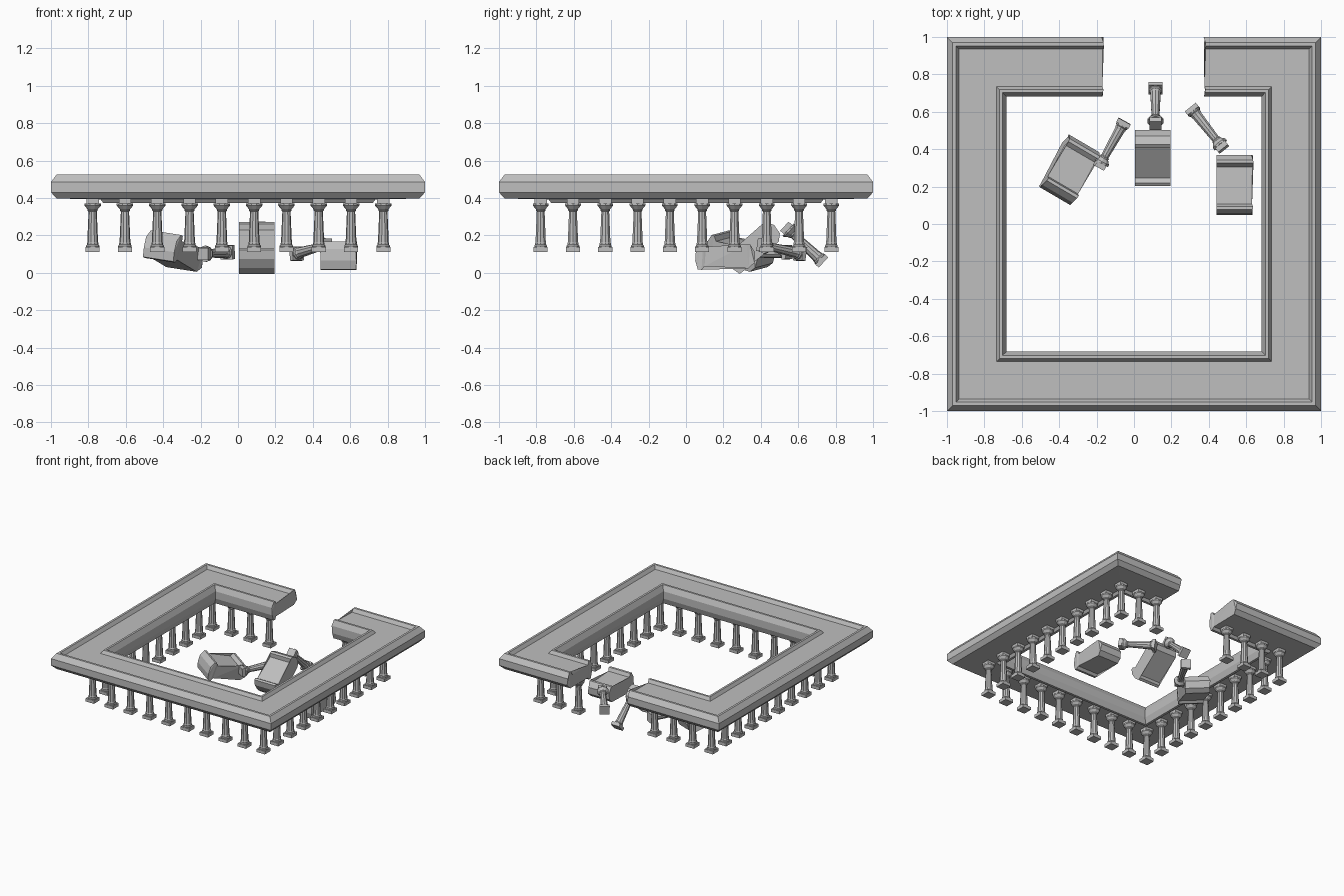
import bpy, bmesh, math
from mathutils import Vector, Matrix

if "Cube" in bpy.data.objects:
    bpy.data.objects.remove(bpy.data.objects["Cube"])

stone = bpy.data.materials.new("grey_stone")
stone.use_nodes = True
STONE = (0.52, 0.52, 0.52, 1)
stone.diffuse_color = STONE
stone.node_tree.nodes["Principled BSDF"].inputs["Base Color"].default_value = STONE

# Lintel section: distance from the centre, height
PROFILE = [(0.735, 0.497), (0.935, 0.497), (0.952, 0.525), (0.97, 0.525),
           (1.0, 0.485), (1.0, 0.43), (0.97, 0.397), (0.735, 0.392),
           (0.72, 0.372), (0.70, 0.372), (0.683, 0.42), (0.683, 0.48),
           (0.703, 0.523), (0.72, 0.523)]
MID = Vector((0.842, 0.45))


def make(name, bm, matrix=None):
    bmesh.ops.recalc_face_normals(bm, faces=bm.faces)
    mesh = bpy.data.meshes.new(name)
    bm.to_mesh(mesh)
    bm.free()
    mesh.materials.append(stone)
    obj = bpy.data.objects.new(name, mesh)
    bpy.context.collection.objects.link(obj)
    if matrix:
        obj.matrix_world = matrix
    return obj


def bridge(bm, loops):
    """Join equal closed loops and cap both ends."""
    loops = [[bm.verts.new(p) for p in loop] for loop in loops]
    n = len(loops[0])
    for a, b in zip(loops, loops[1:]):
        for i in range(n):
            j = (i + 1) % n
            bm.faces.new((a[i], a[j], b[j], b[i]))
    caps = [bm.faces.new(loops[0]), bm.faces.new(loops[-1])]
    bmesh.ops.triangulate(bm, faces=caps)


def jag(r, z, amount):
    """Uneven broken edge across the section."""
    return amount * (math.cos((r - MID.x) * 9) + 0.5 * math.sin(z * 60))


# Square lintel with a broken gap at the back
bm = bmesh.new()
loops = [[(-0.17 + jag(r, z, 0.015), r, z) for r, z in PROFILE]]
for sx, sy in ((-1, 1), (-1, -1), (1, -1), (1, 1)):
    loops.append([(sx * r, sy * r, z) for r, z in PROFILE])
loops.append([(0.375 + jag(r, z, 0.015), r, z) for r, z in PROFILE])
bridge(bm, loops)
make("broken_lintel", bm)


# Fallen lintel pieces: centre, turn and tilt in degrees
def block(name, centre, turn, tilt, roll, left, right):
    bm = bmesh.new()
    bridge(bm, [[(side * 0.095 + jag(r, z, amount), r - MID.x, z - MID.y)
                 for r, z in PROFILE]
                for side, amount in ((-1, left), (1, right))])
    matrix = (Matrix.Translation(centre)
              @ Matrix.Rotation(math.radians(turn), 4, 'Z')
              @ Matrix.Rotation(math.radians(tilt), 4, 'X')
              @ Matrix.Rotation(math.radians(roll), 4, 'Y'))
    make(name, bm, matrix)


block("fallen_block_left", (-0.345, 0.29, 0.105), -28, -17, 8, 0.015, 0.012)
block("fallen_block_middle", (0.1, 0.36, 0.138), 0, 34, 0, 0, 0)
block("fallen_block_right", (0.535, 0.21, 0.085), 0, -4, 0, 0, 0.015)

# Column parts
RINGS = [(0.036, 0.022), (0.036, 0.032), (0.031, 0.038), (0.031, 0.046),
         (0.029, 0.05), (0.022, 0.215), (0.027, 0.22), (0.027, 0.227),
         (0.044, 0.247), (0.044, 0.258)]
HEIGHT = 0.285
SIDES = 10


def slab(bm, width, bottom, top):
    matrix = (Matrix.Translation((0, 0, (bottom + top) / 2))
              @ Matrix.Diagonal((width, width, top - bottom, 1)))
    bmesh.ops.create_cube(bm, size=1, matrix=matrix)


def column(name, foot, axis=(0, 0, 1)):
    bm = bmesh.new()
    slab(bm, 0.075, 0, 0.025)
    slab(bm, 0.066, 0.255, HEIGHT)
    bridge(bm, [[(r * math.cos(math.tau * i / SIDES),
                  r * math.sin(math.tau * i / SIDES), z)
                 for i in range(SIDES)] for r, z in RINGS])
    turn = Vector(axis).to_track_quat('Z', 'X').to_matrix().to_4x4()
    if axis == (0, 0, 1):
        turn = Matrix.Identity(4)
    make(name, bm, Matrix.Translation(foot) @ turn)


# Standing columns, ten per side, with three missing below the gap
COUNT = 10
EDGE = 0.777
FOOT = 0.112
for i in range(COUNT):
    t = -EDGE + 2 * EDGE * i / (COUNT - 1)
    column("front_column", (t, -EDGE, FOOT))
    if not 4 <= i <= 6:
        column("back_column", (t, EDGE, FOOT))
    if 0 < i < COUNT - 1:
        for side, x in (("left", EDGE), ("right", -EDGE)):
            column(side + "_column", (x, t, FOOT))

# Fallen columns: foot and direction of the capital
for foot, head in (((-0.05, 0.55, 0.11), (-0.19, 0.30, 0.10)),
                   ((0.115, 0.735, 0.055), (0.115, 0.53, 0.245)),
                   ((0.305, 0.62, 0.10), (0.48, 0.40, 0.15))):
    column("fallen_column", foot, tuple(Vector(head) - Vector(foot)))
